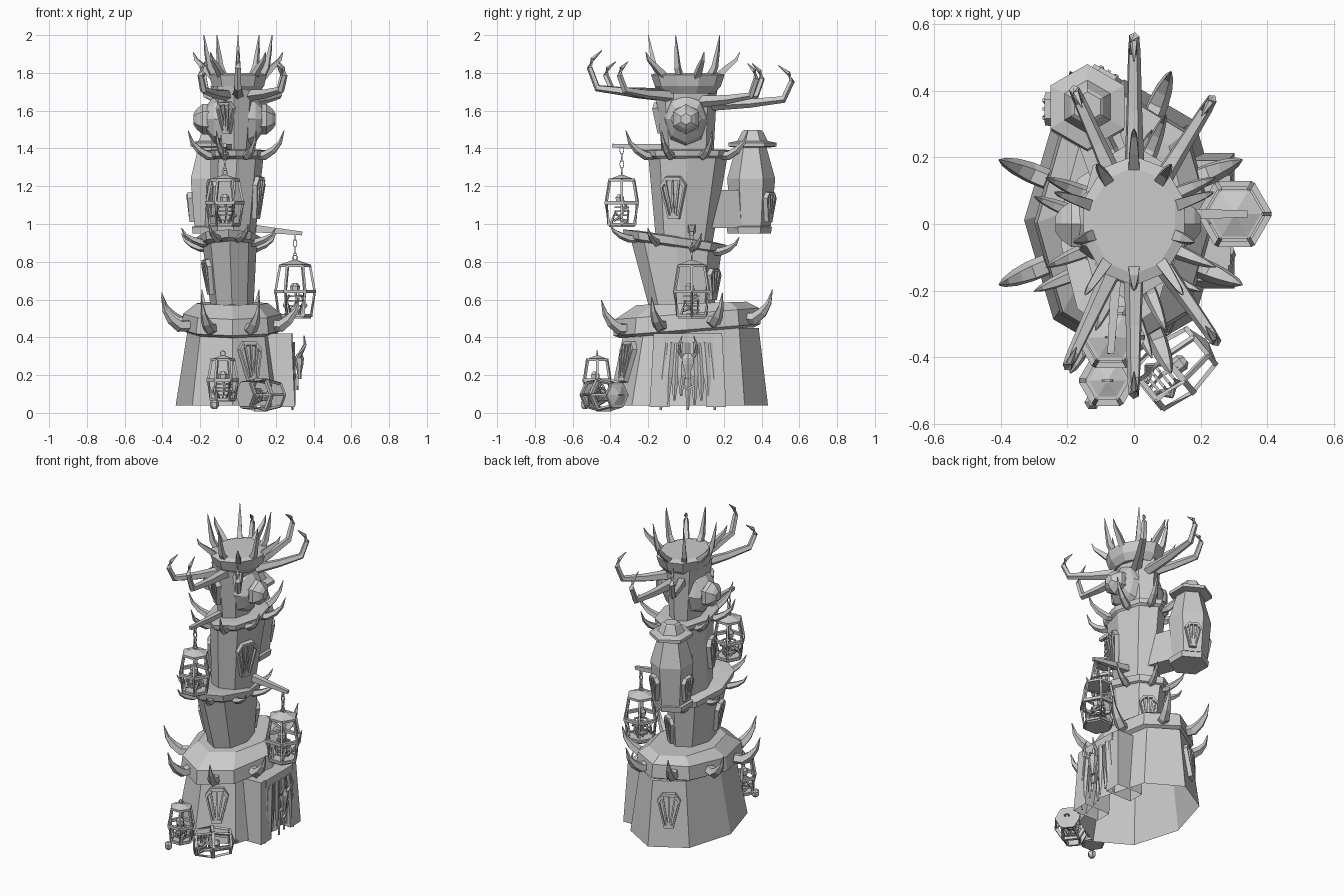
import bpy, bmesh
from math import cos, sin, pi, radians
from mathutils import Matrix, Vector

if "Cube" in bpy.data.objects:
    bpy.data.objects.remove(bpy.data.objects["Cube"])

I4 = Matrix.Identity(4)


def finish(name, bm):
    bmesh.ops.recalc_face_normals(bm, faces=bm.faces[:])
    me = bpy.data.meshes.new(name)
    bm.to_mesh(me)
    bm.free()
    ob = bpy.data.objects.new(name, me)
    bpy.context.collection.objects.link(ob)
    return ob


def skin(bm, rings, bottom=True):
    rows = [[bm.verts.new(p) for p in r] for r in rings]
    n = len(rows[0])
    for a, b in zip(rows, rows[1:]):
        for i in range(n):
            bm.faces.new((a[i], a[(i + 1) % n], b[(i + 1) % n], b[i]))
    if bottom:
        bm.faces.new(rows[0][::-1])
    bm.faces.new(rows[-1])


def corner(s, a):
    x, y = s[3] * cos(a), s[4] * sin(a)
    return Vector((s[0] + x, s[1] + y, s[2] + (s[5] * y if len(s) > 5 else 0)))


# section = (centre x, centre y, z, radius x, radius y, optional slope along y)
def loft(bm, secs, n=8, rot=0, mat=I4, bottom=True):
    skin(bm, [[mat @ corner(s, rot + 2 * pi * i / n) for i in range(n)] for s in secs], bottom)


def tube(bm, pts, radii, n=4, mat=I4):
    pts = [Vector(p) for p in pts]
    if isinstance(radii, (int, float)):
        radii = [radii] * len(pts)
    rings = []
    for i, p in enumerate(pts):
        q = (pts[min(i + 1, len(pts) - 1)] - pts[max(i - 1, 0)]).to_track_quat('Z', 'Y')
        rings.append([mat @ (p + q @ Vector((radii[i] * cos(2 * pi * k / n + pi / 4),
                     radii[i] * sin(2 * pi * k / n + pi / 4), 0))) for k in range(n)])
    skin(bm, rings)


def hoop(bm, z, r, t, mat, n=6):
    pts = [(r * cos(2 * pi * i / n), r * sin(2 * pi * i / n), z) for i in range(n)]
    for a, b in zip(pts, pts[1:] + pts[:1]):
        tube(bm, [a, b], t, 4, mat)


def box(bm, c, size, mat=I4):
    bmesh.ops.create_cube(bm, size=1, matrix=mat @ Matrix.Translation(c) @ Matrix.Diagonal((*size, 1)))


def solid(name, secs, n=8, rot=0, mat=I4, bottom=True):
    bm = bmesh.new()
    loft(bm, secs, n, rot, mat, bottom)
    return finish(name, bm)


# coffin-shaped barred window lying on wall face k of a lofted section
def window(name, lo, hi, k, f, h, n=8, rot=0):
    a, b = rot + 2 * pi * k / n, rot + 2 * pi * (k + 1) / n
    low, top = (corner(lo, a) + corner(lo, b)) / 2, (corner(hi, a) + corner(hi, b)) / 2
    x = (corner(lo, b) - corner(lo, a)).normalized()
    z = x.cross(top - low).normalized()
    m = Matrix((x, z.cross(x), z)).transposed().to_4x4()
    m.translation = low.lerp(top, f)
    bm = bmesh.new()
    shape = [(-.13, -.5), (.13, -.5), (.32, .3), (.18, .5), (-.18, .5), (-.32, .3)]
    skin(bm, [[m @ Vector((u * h * s, v * h * s, d)) for u, v in shape]
              for s, d in ((1, -.01), (.97, .025), (.8, .025), (.77, .008))])
    for u in (-1, 0, 1):
        tube(bm, [(u * .04 * h, -.42 * h, .02), (u * .17 * h, .42 * h, .026)], .007, 4, m)
    finish(name, bm)


# ring of upward curling horns around a ledge
def horns(name, cx, cy, z, rx, ry, slope, out, up, t, count=8):
    bm = bmesh.new()
    for i in range(count):
        a = 2 * pi * (i + .5) / count
        c, d = cos(a), sin(a)
        prof = [(-.35, .0), (.1, -.02), (.5, .2), (.82, .52), (1.0, 1)]
        pts = [(cx + c * (rx + o * out), cy + d * (ry + o * out), z + u * up + slope * d * ry) for o, u in prof]
        tube(bm, pts, [t, t, t * .8, t * .45, .002], 5)
    finish(name, bm)


# tower body
base = [(-.03, .012, .04, .30, .422), (-.03, .03, .45, .235, .355)]
lower = [(-.03, -.02, .52, .11, .165), (-.045, -.055, .91, .145, .245, -.15)]
mid = [(-.03, -.01, .87, .115, .145), (-.005, .01, 1.36, .14, .21)]
top = [(-.02, .01, 1.36, .085, .135), (-.02, .0, 1.73, .125, .165)]
for nm, secs in (("base_wall", base), ("lower_tower", lower), ("middle_tower", mid), ("upper_tower", top)):
    solid(nm, secs, bottom=nm != "base_wall")
solid("base_ledge", [(-.03, .005, .425, .24, .355, .08), (-.03, .005, .44, .27, .39, .08),
                     (-.03, .005, .525, .26, .38, .08), (-.03, .03, .58, .19, .29, .03)])
solid("lower_ledge", [(-.05, -.06, .875, .14, .23, -.15), (-.05, -.06, .89, .165, .265, -.15),
                      (-.05, -.06, .93, .17, .275, -.15), (-.05, -.05, .935, .12, .2, -.15)])
solid("upper_ledge", [(-.01, .005, 1.345, .14, .21), (-.01, .005, 1.36, .155, .235),
                      (-.01, .005, 1.39, .16, .24), (-.01, .005, 1.395, .12, .19)])
solid("crown_ring", [(0, .01, 1.69, .115, .14), (0, .01, 1.73, .145, .175),
                     (0, .01, 1.79, .16, .195), (0, .01, 1.8, .13, .16)], 10, pi / 10)
horns("base_horns", -.04, .005, .475, .28, .375, .08, .115, .15, .033)
horns("lower_horns", -.05, -.06, .89, .15, .25, -.15, .12, .075, .022)
horns("upper_horns", -.01, .005, 1.365, .15, .225, 0, .125, .13, .024)

# crown spikes
bm = bmesh.new()
for i in range(10):
    a = 2 * pi * (i + .5) / 10
    reach, tip = ((.25, 1.91), (.19, 2.0))[i % 2]
    tube(bm, [(cos(a) * r, .01 + sin(a) * r * 1.1, z) for r, z in
              ((.12, 1.76), (.13 + (reach - .13) * .5, 1.83), (reach * .93, (1.83 + tip) / 2), (reach, tip))],
         [.026, .019, .012, .002], 4)
finish("crown_spikes", bm)

# six long antlers: angle, reach, root height, rise
bm = bmesh.new()
for ang, reach, z, rise in ((90, .56, 1.63, .21), (-90, .51, 1.69, .23), (58, .44, 1.65, .2),
                            (114, .44, 1.65, .2), (-55, .43, 1.68, .18), (-115, .47, 1.68, .18)):
    a = radians(ang)
    prof = [(.1, 0), (reach * .6, .01), (reach * .92, .03), (reach, rise * .6),
            (reach * .97, rise * .8), (reach * .87, rise)]
    tube(bm, [(cos(a) * r, sin(a) * r, z + u) for r, u in prof], [.034, .025, .02, .016, .012, .002], 5)
finish("crown_antlers", bm)

# side orbs on faceted mounts
for s in (1, -1):
    m = Matrix.Translation((-.018, 0, 1.555)) @ Matrix.Rotation(s * pi / 2, 4, 'Y')
    solid("orb_mount", [(0, 0, .07, .15, .115), (0, 0, .11, .125, .105), (0, 0, .145, .075, .08)], 8, 0, m)
    solid("orb", [(0, 0, r, q, q) for r, q in ((.09, .07), (.12, .08), (.17, .08), (.2, .055), (.217, .03))],
          6, 0, m)

# side turret
tur = [(-.14, .345, z, r, r) for z, r in ((.99, .105), (1.24, .127), (1.41, .08))]
solid("turret_body", tur, 6, pi / 6)
solid("turret_foot", [(-.14, .335, z, r, r) for z, r in ((.95, .115), (.985, .12), (.99, .1))], 6, pi / 6)
solid("turret_roof", [(-.14, .352, z, r, r) for z, r in
                      ((1.405, .09), (1.41, .128), (1.43, .128), (1.44, .08), (1.49, .055), (1.497, .045))],
      6, pi / 6)
bm = bmesh.new()
box(bm, (0, 0, 0), (.13, .24, .2), Matrix.Translation((-.08, .19, 1.08)) @ Matrix.Rotation(.35, 4, 'Z'))
finish("turret_bridge", bm)
for k in (0, 2):
    window("turret_window", tur[0], tur[1], k, .4, .16, 6, pi / 6)

# windows
for secs, k, f, h in ((base, 6, .56, .22), (base, 2, .56, .22), (lower, 4, .5, .19), (lower, 1, .45, .17),
                      (mid, 7, .55, .23), (mid, 4, .55, .2), (top, 5, .55, .17)):
    window("window", secs[0], secs[1], k, f, h)

# doorway with hanging strips
bm = bmesh.new()
for s in (1, -1):
    loft(bm, [(.21, .01 + s * .15, .03, .13, .075), (.195, .01 + s * .135, .42, .125, .065)], 4, pi / 4, I4, False)
box(bm, (.19, .01, .395), (.2, .27, .05))
finish("door_frame", bm)
bm = bmesh.new()
for i in range(9):
    y, lo = -.13 + i * .0325, .015 + .025 * (i * 5 % 4)
    x = .288 + .01 * (i % 2)
    loft(bm, [(x, y * 1.1 + .01, lo, .006, .006), (x, y * 1.05 + .01, .2, .008, .021),
              (x - .005, y * .9 + .01, .375, .008, .019)], 4)
finish("door_curtain", bm)

# horned skull over the door
bm = bmesh.new()
loft(bm, [(.325, .01, z, .02 * w, .03 * w) for z, w in ((.18, .5), (.22, .65), (.26, 1.1), (.29, 1.2), (.315, .6))], 6)
for s in (1, -1):
    tube(bm, [(x, .01 + s * y, z) for x, y, z in
              ((.32, .02, .29), (.335, .045, .32), (.355, .045, .36), (.35, .03, .41))], [.012, .012, .009, .002], 5)
hoop(bm, 0, .038, .008, Matrix.Translation((.315, .01, .165)) @ Matrix.Rotation(pi / 2, 4, 'Y'))
finish("door_skull", bm)


# hexagonal cage with bones, origin at its bottom
def cage(name, mat, h, r):
    bm = bmesh.new()
    levels = [(.05, .82), (.46, 1), (.9, .76)]
    loft(bm, [(0, 0, 0, r * .8, r * .8), (0, 0, h * .05, r * .82, r * .82)], 6, 0, mat)
    loft(bm, [(0, 0, h * z, r * q, r * q) for z, q in ((.89, .78), (.92, .78), (.97, .35), (1, .1))], 6, 0, mat)
    for (z, q), t in zip(levels, (.01, .013, .01)):
        hoop(bm, h * z, r * q, t, mat)
    for i in range(6):
        a = pi * i / 3
        tube(bm, [(cos(a) * r * q, sin(a) * r * q, h * z) for z, q in levels], .009, 4, mat)
    hoop(bm, 0, .014, .004, mat @ Matrix.Translation((0, 0, h + .01)) @ Matrix.Rotation(pi / 2, 4, 'X'))
    # bones: spine, ribs, skull, limbs
    tube(bm, [(0, .03, h * .06), (.01, .035, h * .3), (0, .01, h * .5)], .008, 4, mat)
    for z in (.14, .22, .3, .38):
        hoop(bm, h * z, r * .42, .006, mat)
    loft(bm, [(0, -.01, h * .44 + z, q, q) for z, q in ((0, .014), (.012, .024), (.035, .026), (.05, .014))], 6, 0, mat)
    for s in (1, -1):
        tube(bm, [(s * .02, .02, h * .08), (s * .045, -.035, h * .28), (s * .035, -.055, h * .07)], .008, 4, mat)
        tube(bm, [(s * .03, .02, h * .4), (s * .06, .0, h * .22), (s * .03, -.04, h * .12)], .007, 4, mat)
    finish(name, bm)


def chain(name, x, y, z0, z1, links=4):
    bm = bmesh.new()
    d = (z1 - z0) / links
    for i in range(links):
        m = (Matrix.Translation((x, y, z0 + d * (i + .5))) @ Matrix.Rotation(pi / 2 * (i % 2), 4, 'Z')
             @ Matrix.Rotation(pi / 2, 4, 'X') @ Matrix.Diagonal((.5, 1, 1, 1)))
        hoop(bm, 0, d * .6, .005, m)
    finish(name, bm)


T = Matrix.Translation
cage("front_cage", T((-.07, -.34, .985)), .275, .096)
chain("front_chain", -.07, -.34, 1.26, 1.41)
cage("side_cage", T((.302, .03, .5)), .31, .104)
chain("side_chain", .302, .03, .81, .95)
cage("ground_cage", T((-.08, -.47, .06)), .245, .078)
fallen = Vector((.77, .64, .0)).to_track_quat('Z', 'Y').to_matrix().to_4x4()
cage("fallen_cage", T((.035, -.505, .095)) @ fallen, .24, .09)

# beams carrying the cages
bm = bmesh.new()
tube(bm, [(-.05, -.1, 1.405), (-.07, -.39, 1.415)], [.024, .014])
tube(bm, [(.0, .03, .985), (.34, .03, .95)], [.032, .014])
finish("cage_beams", bm)

# loose skull by the ground cage
solid("ground_skull", [(-.125, -.535, z, q, q) for z, q in ((.02, .012), (.035, .024), (.055, .024), (.068, .012))], 6)
